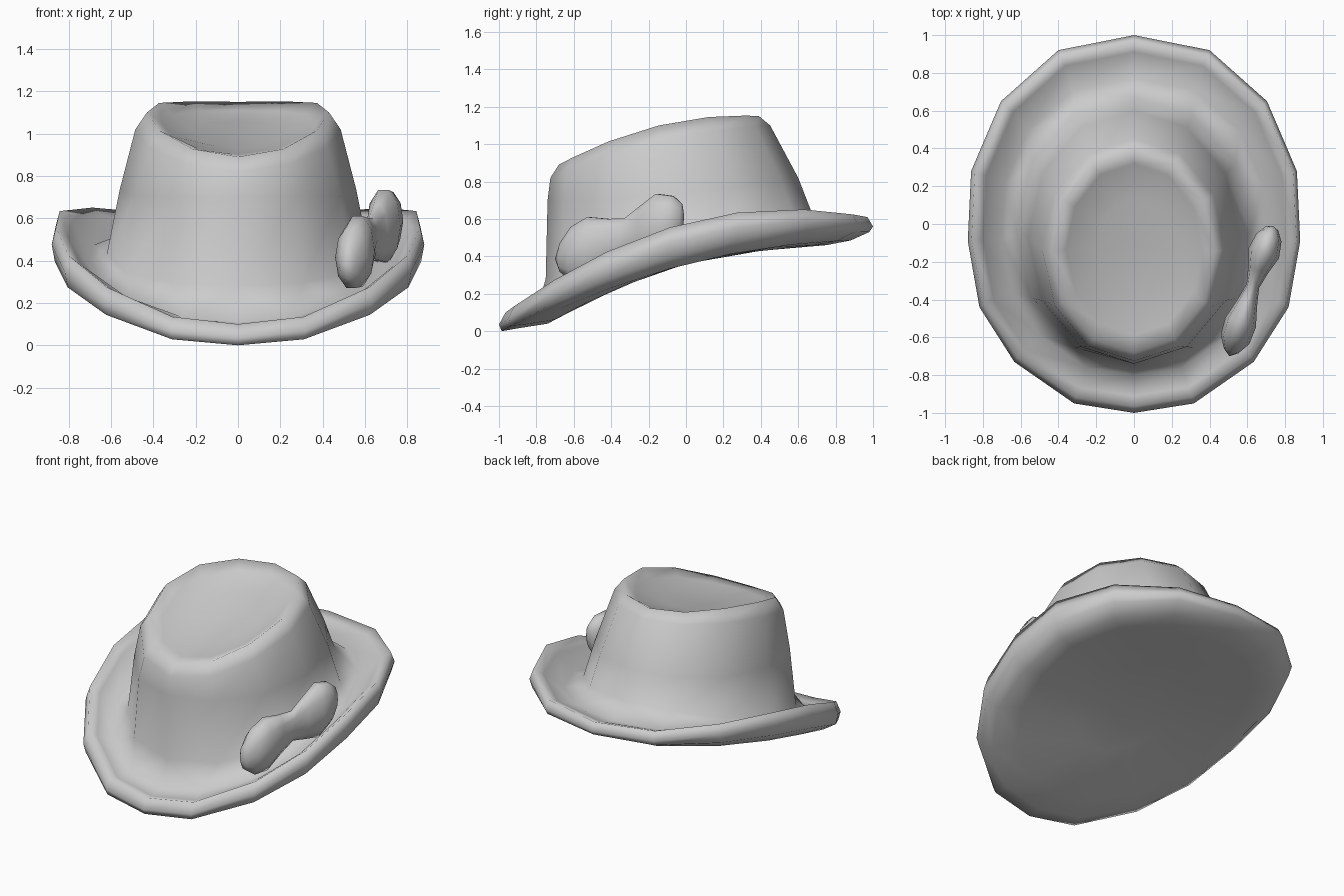
import bpy, bmesh, math
from mathutils import Vector

default = bpy.data.objects.get("Cube")
if default:
    bpy.data.objects.remove(default)

# Single felt colour
felt = bpy.data.materials.new("felt_grey")
felt.use_nodes = True
colour = (0.6, 0.6, 0.6, 1)
felt.diffuse_color = colour
felt.node_tree.nodes["Principled BSDF"].inputs["Base Color"].default_value = colour

# Egg-shaped brim plan, front to back, mirrored; the crown plan is a 12-sided oval
half = [(0, -1), (.36, -.95), (.72, -.73), (.93, -.44), (1, -.09),
        (.98, .28), (.80, .65), (.455, .92), (0, 1)]
brim_plan = half + [(-x, y) for x, y in half[-2:0:-1]]
crown_plan = [(math.sin(math.tau * k / 12), -math.cos(math.tau * k / 12))
              for k in range(12)]


def hat_ring(plan, width, front, back, z_front, z_mid, z_back):
    """Plan outline fitted between front and back, arching in height."""
    bend, slope = (z_front + z_back) / 2 - z_mid, (z_back - z_front) / 2
    return [Vector((x * width, (front + back) / 2 + t * (back - front) / 2,
                    z_mid + slope * t + bend * t * t)) for x, t in plan]


def loft(name, rings, start, end):
    """Skin a stack of rings and close both ends at a point."""
    bm = bmesh.new()
    loops, edges = [], []
    for ring in rings:
        verts = [bm.verts.new(p) for p in ring]
        loops.append(verts)
        edges.append([bm.edges.new((verts[i - 1], verts[i]))
                      for i in range(len(verts))])
    for i in range(len(loops) - 1):
        a, b = loops[i], loops[i + 1]
        if len(a) != len(b):
            bmesh.ops.bridge_loops(bm, edges=edges[i] + edges[i + 1])
            continue
        for k in range(len(a)):
            bm.faces.new((a[k - 1], a[k], b[k], b[k - 1]))
    for loop, tip in ((loops[0], start), (loops[-1], end)):
        point = bm.verts.new(tip)
        for k in range(len(loop)):
            bm.faces.new((loop[k - 1], loop[k], point))
    bmesh.ops.recalc_face_normals(bm, faces=bm.faces)
    for face in bm.faces:
        face.smooth = True
    mesh = bpy.data.meshes.new(name)
    bm.to_mesh(mesh)
    bm.free()
    mesh.materials.append(felt)
    obj = bpy.data.objects.new(name, mesh)
    bpy.context.collection.objects.link(obj)


underside = [(.30, -.40, .40, .22, .36, .43), (.66, -.74, .75, .04, .36, .46),
             (.79, -.90, .88, .015, .355, .485)]
rim = [(.865, -.985, .98, 0, .42, .53), (.88, -1, 1, .035, .50, .56),
       (.86, -.965, .97, .10, .58, .61), (.80, -.91, .91, .09, .53, .59),
       (.70, -.80, .77, .11, .42, .54)]
crown = [(.62, -.75, .67, .28, .43, .64), (.56, -.74, .60, .70, .73, .82),
         (.485, -.725, .45, .82, 1.02, 1.10)]
dent = [(.43, -.68, .39, .89, 1.10, 1.15), (.36, -.59, .32, .90, 1.05, 1.11),
        (.20, -.38, .13, .93, 1, 1.06)]

# Hat body: closed underside, rolled rim, crown and dented top
loft("hat", [hat_ring(brim_plan, *r) for r in underside + rim]
     + [hat_ring(crown_plan, *r) for r in crown + dent],
     (0, 0, .36), (0, -.13, .99))

# Bow: two flattened lobes joined by a waist, lying along the side of the crown
tail, head = Vector((.505, -.70, .385)), Vector((.735, -.01, .61))
axis = head - tail
side = axis.cross(Vector((0, 0, 1))).normalized()
sections = [(.04, .04, .08), (.13, .08, .15), (.26, .085, .175), (.41, .055, .13),
            (.54, .035, .10), (.66, .055, .14), (.79, .085, .18), (.91, .07, .14),
            (.98, .035, .08)]
bow_rings = []
for along, thick, tall in sections:
    ring = []
    for k in range(10):
        a = math.tau * k / 10
        ring.append(tail + axis * along + side * thick * math.cos(a)
                    + Vector((0, 0, tall * math.sin(a))))
    bow_rings.append(ring)
loft("side_bow", bow_rings, tail, head)
